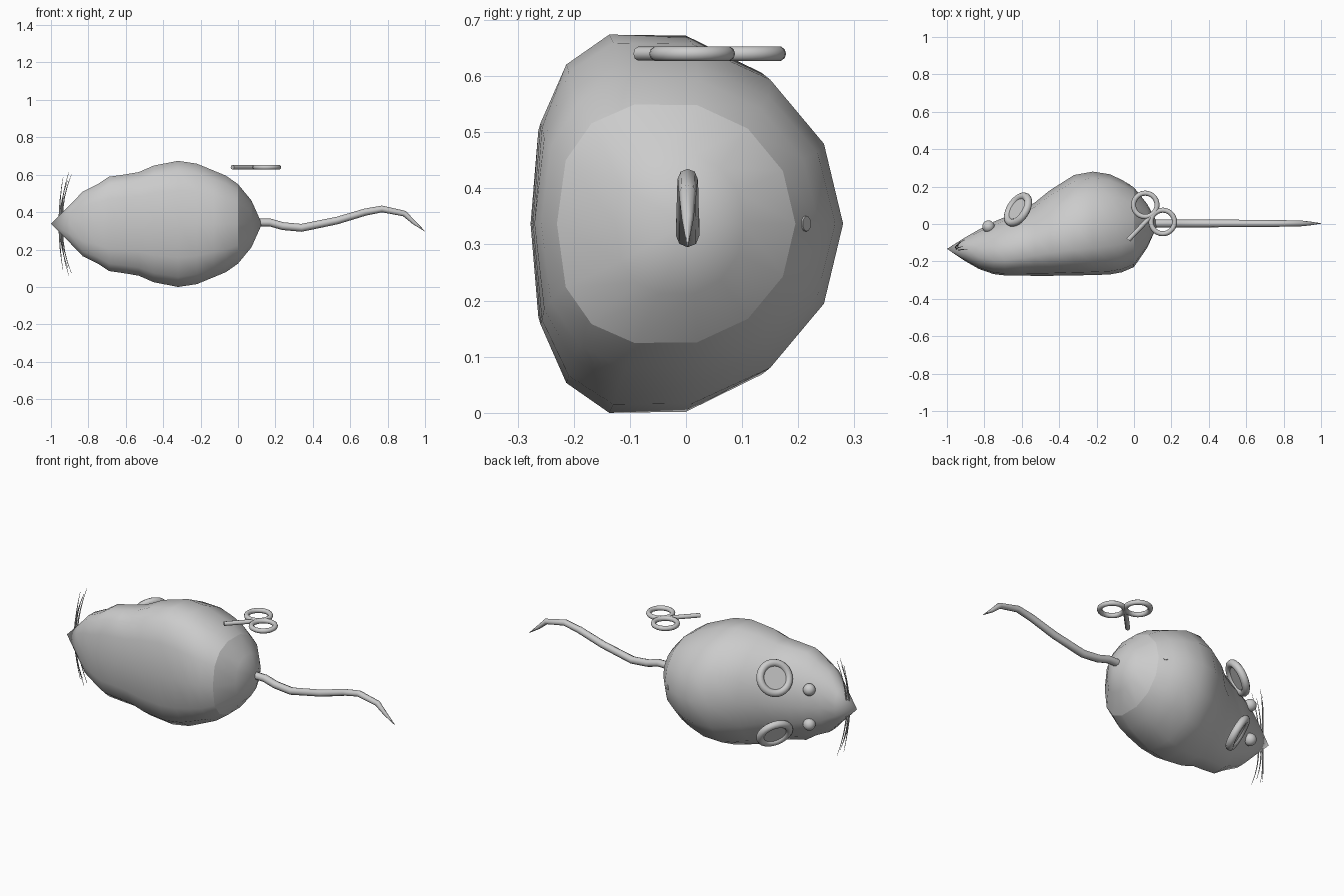
import bpy, math
from mathutils import Vector

if "Cube" in bpy.data.objects:
    bpy.data.objects.remove(bpy.data.objects["Cube"])

MID = 0.337   # mirror plane height: the mouse lies on its side, its back faces +y
SIDES = 14


def make_mesh(name, verts, faces):
    me = bpy.data.meshes.new(name)
    me.from_pydata(verts, [], faces)
    for p in me.polygons:
        p.use_smooth = True
    ob = bpy.data.objects.new(name, me)
    bpy.context.collection.objects.link(ob)
    return ob


def section(x, yb, yt, w, yw):
    """Cross-section ring: round back, squarer belly."""
    ring = []
    for i in range(SIDES):
        t = 2 * math.pi * i / SIDES
        c, s = math.cos(t), math.sin(t)
        e = 1.0 if c > 0 else 0.78
        y = yw + (yt - yw if c > 0 else yw - yb) * math.copysign(abs(c) ** e, c)
        z = 1.02 * w * math.copysign(abs(s) ** e, s)
        ring.append((x, y, min(max(MID + z, MID - w), MID + w)))
    return ring


def loft(name, rows, tip):
    """Skin the sections, closing the last one to a point."""
    verts = [v for r in rows for v in section(*r)] + [tip]
    n, last = SIDES, (len(rows) - 1) * SIDES
    faces = [(k * n + i, k * n + (i + 1) % n, (k + 1) * n + (i + 1) % n, (k + 1) * n + i)
             for k in range(len(rows) - 1) for i in range(n)]
    faces += [(last + i, last + (i + 1) % n, len(verts) - 1) for i in range(n)]
    if tip[0] < rows[0][0]:
        faces = [f[::-1] for f in faces]
    if tip[0] < rows[0][0]:
        return make_mesh(name, verts, faces)
    return make_mesh(name, verts, faces)


def tube(name, pts, radius, res=2):
    """Tapered wire through (x, y, z, relative radius) points."""
    cu = bpy.data.curves.new(name, 'CURVE')
    cu.dimensions = '3D'
    cu.bevel_depth = radius
    cu.bevel_resolution = res
    cu.use_fill_caps = True
    sp = cu.splines.new('POLY')
    sp.points.add(len(pts) - 1)
    for p, (x, y, z, r) in zip(sp.points, pts):
        p.co = (x, y, z, 1)
        p.radius = r
    sp.use_smooth = True
    ob = bpy.data.objects.new(name, cu)
    bpy.context.collection.objects.link(ob)
    return ob


def finish(name, angle=40):
    ob = bpy.context.object
    ob.name = name
    bpy.ops.object.shade_smooth_by_angle(angle=math.radians(angle))
    return ob


# body, from rump edge to nose: x, belly y, back y, half width, y of widest point
loft("body", [
    (0.0, -0.23, 0.195, 0.2125, -0.03),
    (-0.065, -0.258, 0.236, 0.258, -0.04),
    (-0.13, -0.27, 0.266, 0.285, -0.05),
    (-0.22, -0.273, 0.28, 0.322, -0.065),
    (-0.32, -0.275, 0.262, 0.337, -0.075),
    (-0.45, -0.277, 0.18, 0.312, -0.10),
    (-0.53, -0.277, 0.115, 0.277, -0.12),
    (-0.60, -0.276, 0.077, 0.265, -0.14),
    (-0.69, -0.275, 0.037, 0.252, -0.155),
    (-0.75, -0.268, 0.012, 0.212, -0.16),
    (-0.83, -0.24, -0.03, 0.173, -0.15),
    (-0.90, -0.20, -0.07, 0.10, -0.135),
], (-1.0, -0.133, MID))

# rump cap, a separate shading region
loft("rump", [
    (0.0, -0.23, 0.195, 0.2125, -0.03),
    (0.072, -0.125, 0.105, 0.125, -0.01),
], (0.128, 0.0, MID))

# tail
tube("tail", [(0.08, 0.003, 0.345, 1), (0.17, 0.003, 0.345, 1), (0.24, 0.003, 0.325, 1),
              (0.34, 0.003, 0.316, 1), (0.53, 0.003, 0.355, 0.95), (0.68, 0.003, 0.40, 0.9),
              (0.77, 0.003, 0.417, 0.85), (0.89, 0.003, 0.392, 0.75), (0.94, 0.003, 0.345, 0.5),
              (1.0, 0.003, 0.297, 0.05)], 0.021)

# paired head parts
for side, s in (("upper", 1), ("lower", -1)):
    # eye
    bpy.ops.mesh.primitive_uv_sphere_add(segments=20, ring_count=12, radius=0.033,
                                         location=(-0.778, -0.014, MID + s * 0.1))
    finish(side + "_eye")

    # ear: rim ring with a thin inner disc
    rot = Vector((-0.72, 0.46, s * 0.5)).to_track_quat('Z', 'Y').to_euler()
    loc = (-0.62, 0.077, MID + s * 0.16)
    bpy.ops.mesh.primitive_torus_add(major_segments=28, minor_segments=10, major_radius=0.08,
                                     minor_radius=0.021, location=loc, rotation=rot)
    finish(side + "_ear_rim")
    bpy.ops.mesh.primitive_cylinder_add(vertices=28, radius=0.075, depth=0.016,
                                        location=loc, rotation=rot)
    finish(side + "_ear_disc")

    # whiskers: root x, tip x, tip y, tip height
    for i, (rx, tx, ty, h) in enumerate([(-0.955, -0.935, -0.105, 0.25),
                                         (-0.945, -0.905, -0.085, 0.275),
                                         (-0.95, -0.91, -0.12, 0.235),
                                         (-0.94, -0.89, -0.135, 0.265)]):
        ry = -0.13 + (ty + 0.11) * 0.4
        pts = []
        for k in range(5):
            t = k / 4
            pts.append((rx + (tx - rx) * t * t, ry + (ty - ry) * t,
                        MID + s * (0.025 + (h - 0.025) * t), 1 - 0.8 * t))
        tube(f"{side}_whisker_{i + 1}", pts, 0.0045, 1)

# winding key: shaft and two loops, lying flat
KZ = 0.64
tube("key_shaft", [(-0.03, -0.085, KZ, 1), (0.095, 0.045, KZ, 1)], 0.0125)
for i, (x, y) in enumerate([(0.06, 0.102), (0.154, 0.011)]):
    bpy.ops.mesh.primitive_torus_add(major_segments=28, minor_segments=10, major_radius=0.063,
                                     minor_radius=0.0135, location=(x, y, KZ))
    finish(f"key_loop_{i + 1}")

# key socket on the back
bpy.ops.mesh.primitive_cylinder_add(
    vertices=14, radius=0.0135, depth=0.02, location=(-0.035, 0.207, MID),
    rotation=Vector((0.54, 0.84, 0)).to_track_quat('Z', 'Y').to_euler())
finish("key_socket")
